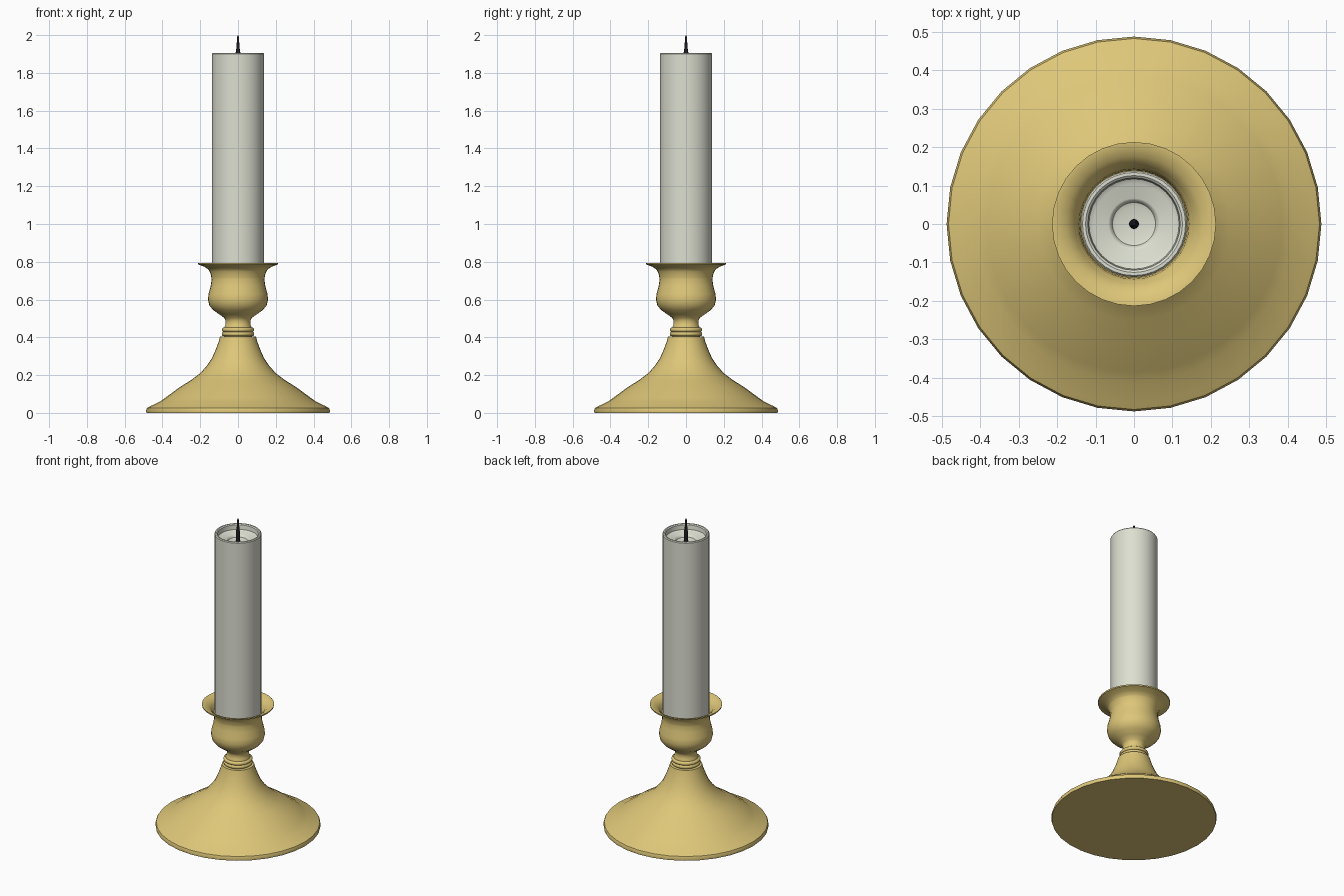
import bpy, bmesh, math

cube = bpy.data.objects.get("Cube")
if cube:
    bpy.data.objects.remove(cube, do_unlink=True)


def material(name, rgb, roughness=0.5):
    mat = bpy.data.materials.new(name)
    mat.use_nodes = True
    colour = (*rgb, 1)
    mat.diffuse_color = colour
    bsdf = mat.node_tree.nodes["Principled BSDF"]
    bsdf.inputs["Base Color"].default_value = colour
    bsdf.inputs["Roughness"].default_value = roughness
    return mat


def lathe(name, profile, mat, sides=32, sharp=35):
    """Spin a (radius, height) profile about z; zero radii close the ends."""
    bm = bmesh.new()
    rings = []
    for r, z in profile:
        count = sides if r > 0 else 1
        rings.append([bm.verts.new((r * math.cos(math.tau * i / sides),
                                    r * math.sin(math.tau * i / sides), z))
                      for i in range(count)])
    for low, high in zip(rings, rings[1:]):
        for i in range(sides):
            j = (i + 1) % sides
            quad = [low[i % len(low)], low[j % len(low)],
                    high[j % len(high)], high[i % len(high)]]
            bm.faces.new(list(dict.fromkeys(quad)))
    bmesh.ops.recalc_face_normals(bm, faces=bm.faces)
    mesh = bpy.data.meshes.new(name)
    bm.to_mesh(mesh)
    bm.free()
    mesh.materials.append(mat)
    obj = bpy.data.objects.new(name, mesh)
    bpy.context.collection.objects.link(obj)
    bpy.ops.object.select_all(action="DESELECT")
    obj.select_set(True)
    bpy.context.view_layer.objects.active = obj
    bpy.ops.object.shade_smooth_by_angle(angle=math.radians(sharp))
    return obj


brass = material("brass", (0.73, 0.57, 0.19), 0.35)
wax = material("ivory wax", (0.73, 0.74, 0.64))
char = material("charred wick", (0.012, 0.012, 0.015), 0.9)

# Flared foot with a rolled edge
lathe("foot", [
    (0, 0), (0.485, 0), (0.487, 0.012), (0.482, 0.026), (0.465, 0.035),
    (0.41, 0.062), (0.385, 0.08), (0.31, 0.135), (0.25, 0.173), (0.2, 0.21),
    (0.165, 0.25), (0.138, 0.29), (0.118, 0.335), (0.103, 0.375),
    (0.095, 0.405), (0, 0.405)], brass)

# Two beads around the neck
for name, z in (("lower_bead", 0.418), ("upper_bead", 0.44)):
    bead = [(0.074 + 0.012 * math.cos(a), z + 0.012 * math.sin(a))
            for a in (math.pi * (k / 6 - 0.5) for k in range(7))]
    lathe(name, [(0, z - 0.012)] + bead + [(0, z + 0.012)], brass)

# Neck, bulbous cup and flared lip, open at the top
lathe("candle_cup", [
    (0, 0.4), (0.074, 0.4), (0.074, 0.45), (0.067, 0.465), (0.065, 0.485),
    (0.072, 0.503), (0.1, 0.522), (0.132, 0.545), (0.152, 0.57),
    (0.159, 0.6), (0.156, 0.63), (0.145, 0.67), (0.14, 0.705),
    (0.143, 0.735), (0.155, 0.758), (0.178, 0.774), (0.212, 0.786),
    (0.213, 0.794), (0.202, 0.793), (0.176, 0.781), (0.157, 0.764),
    (0.145, 0.735), (0.139, 0.705), (0.139, 0.6), (0, 0.6)], brass)

# Candle with a melted hollow around the wick
lathe("candle", [
    (0, 0.6), (0.138, 0.6), (0.138, 1.9), (0.134, 1.905), (0.126, 1.905),
    (0.12, 1.9), (0.117, 1.872), (0.105, 1.865), (0.067, 1.865),
    (0.061, 1.861), (0.056, 1.85), (0.045, 1.846), (0, 1.846)], wax)

# Tapered wick
lathe("wick", [
    (0, 1.84), (0.013, 1.84), (0.012, 1.91), (0.008, 1.935),
    (0.005, 1.99), (0, 2.0)], char, sides=12)
